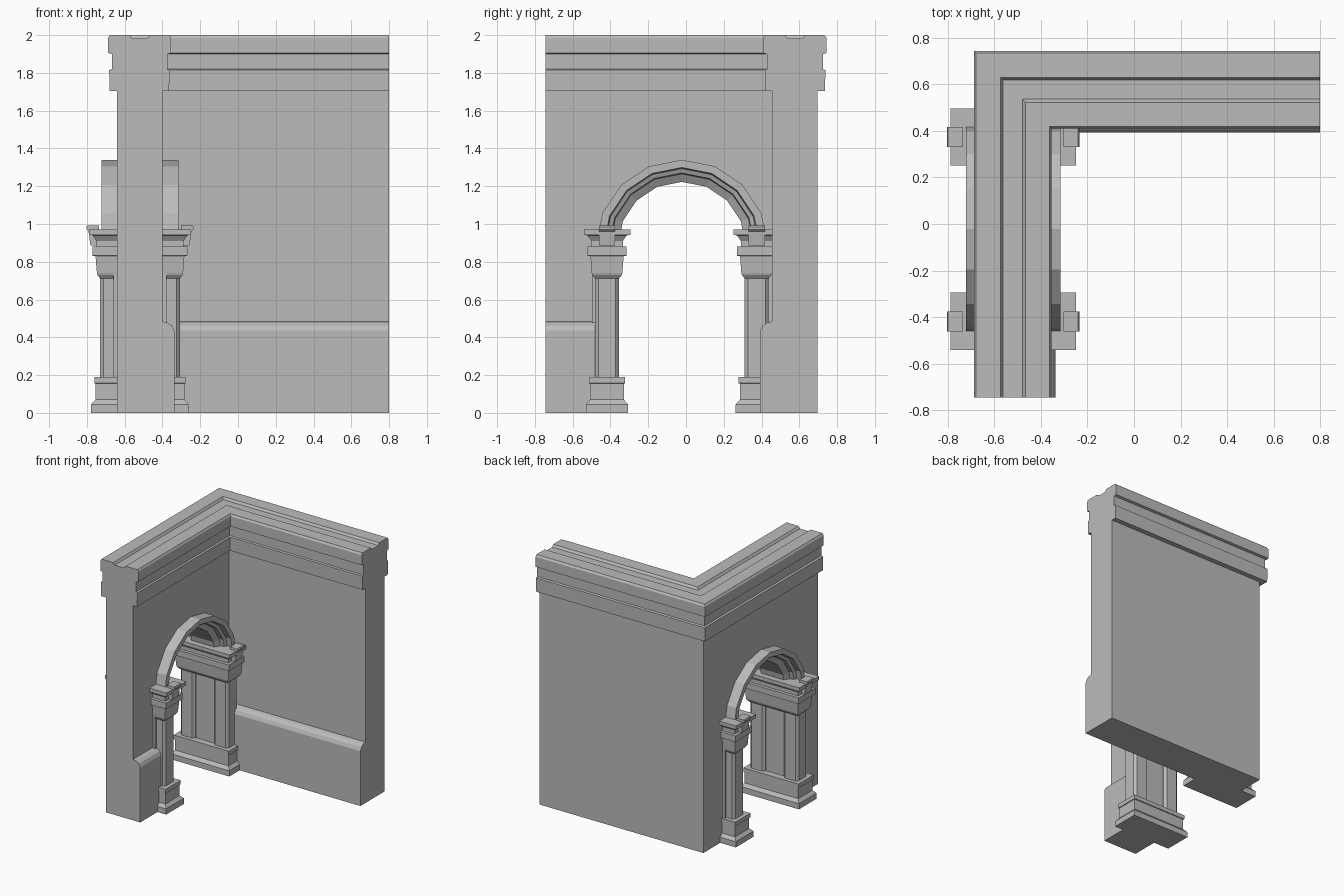
import bpy, bmesh, math
from mathutils import Vector

if "Cube" in bpy.data.objects:
    bpy.data.objects.remove(bpy.data.objects["Cube"])

stone = bpy.data.materials.new("grey_stone")
stone.use_nodes = True
GREY = (0.5, 0.5, 0.5, 1)
stone.diffuse_color = GREY
stone.node_tree.nodes["Principled BSDF"].inputs["Base Color"].default_value = GREY

PX, PY = -0.519, -0.022      # centre of the archway
SPRING = 0.885               # height of the arch centre
PIER = 0.396                 # pier distance from the archway centre


def loft(name, rings, caps=True, closed=False):
    """Skin a list of equal-length point rings into a flat-shaded object."""
    bm = bmesh.new()
    loops = [[bm.verts.new(p) for p in ring] for ring in rings]
    n = len(loops[0])
    pairs = list(zip(loops, loops[1:]))
    for a, b in pairs:
        for i in range(n):
            j = (i + 1) % n
            bm.faces.new((a[i], a[j], b[j], b[i]))
    if caps:
        bm.faces.new(loops[0][::-1])
        bm.faces.new(loops[-1])
    bmesh.ops.recalc_face_normals(bm, faces=bm.faces)
    mesh = bpy.data.meshes.new(name)
    bm.to_mesh(mesh)
    bm.free()
    mesh.materials.append(stone)
    obj = bpy.data.objects.new(name, mesh)
    bpy.context.collection.objects.link(obj)
    return obj


def rect(cx, cy, hx, hy, z, chamfer=0.0):
    """Horizontal rectangle, with cut corners when a chamfer is given."""
    if not chamfer:
        return [(cx + sx * hx, cy + sy * hy, z)
                for sx, sy in ((-1, -1), (1, -1), (1, 1), (-1, 1))]
    c = chamfer
    corners = [(hx, hy - c), (hx - c, hy), (c - hx, hy), (-hx, hy - c),
               (-hx, c - hy), (c - hx, -hy), (hx - c, -hy), (hx, c - hy)]
    return [(cx + x, cy + y, z) for x, y in corners]


# Corner wall: one profile (depth from outer face, height) mitred round the corner
profile = [(0, 0), (0, 1.705), (-.04, 1.705), (-.042, 1.815), (-.028, 1.82),
           (-.028, 1.9), (-.048, 1.905), (-.048, 1.985), (-.038, 2),
           (.066, 2), (.078, 1.982), (.16, 1.982), (.173, 2), (.277, 2),
           (.286, 1.985), (.286, 1.905), (.266, 1.9), (.266, 1.82),
           (.278, 1.815), (.275, 1.705), (.24, 1.705), (.24, .484),
           (.268, .477), (.29, .462), (.303, .435), (.303, 0)]
wall = loft("corner_wall", [
    [(-.64 + d, -.745, z) for d, z in profile],
    [(-.64 + d, .696 - d, z) for d, z in profile],
    [(.8, .696 - d, z) for d, z in profile]])

# Arched opening through the side wall
R_CUT = 0.395
outline = [(-R_CUT, -.1)] + [
    (-R_CUT * math.cos(math.pi * i / 8), SPRING + R_CUT * math.sin(math.pi * i / 8))
    for i in range(9)] + [(R_CUT, -.1)]
cutter = loft("arch_cutter", [[(x, PY + y, z) for y, z in outline] for x in (-1, -.1)])
cutter.hide_render = True
cutter.hide_viewport = True
mod = wall.modifiers.new("arch_opening", "BOOLEAN")
mod.operation = "DIFFERENCE"
mod.solver = "EXACT"
mod.object = cutter

# Moulded arch: symmetrical section (half width, radius) swept over the opening
half = [(.203, .455), (.203, .414), (.165, .408), (.155, .385), (.125, .38), (.1, .338)]
section = half + [(-x, r) for x, r in reversed(half)]
loft("moulded_arch", [
    [(PX + x, PY - r * math.cos(a), SPRING + r * math.sin(a)) for x, r in section]
    for a in (math.pi * i / 8 for i in range(9))])

# Piers: (height, spread beyond the shafts) for base and capital
HX, HY = 0.211, 0.064
base = [(0, .047), (.045, .047), (.07, .025), (.155, .025), (.157, .031), (.19, .031)]
capital = [(.712, 0), (.73, .014), (.74, .017), (.83, .024), (.832, .04), (.88, .04),
           (.882, .02), (.91, .02), (.94, .04), (.942, .059), (.972, .059)]
for side, label in ((-1, "front"), (1, "back")):
    cy = PY + side * PIER
    for part, steps in (("base", base), ("capital", capital)):
        loft(f"{label}_pier_{part}", [rect(PX, cy, HX + e, HY + e, z) for z, e in steps])
    # recessed panel between the two shafts
    loft(f"{label}_pier_panel",
         [rect(PX, cy + side * .02, .14, .06, z) for z in (.15, .9)])
    for face, where in ((-1, "outer"), (1, "inner")):
        cx = PX + face * (HX - HY)
        loft(f"{label}_{where}_shaft",
             [rect(cx, cy, HY, HY, z, .018) for z in (.15, .74)])
        # tapered block on the face of the capital
        block = [(.216, .885), (.262, .885), (.272, .96), (.284, .972),
                 (.284, .985), (.279, .992), (.216, .992)]
        loft(f"{label}_{where}_block",
             [[(PX + face * x, cy + w, z) for x, z in block] for w in (-.043, .043)])
